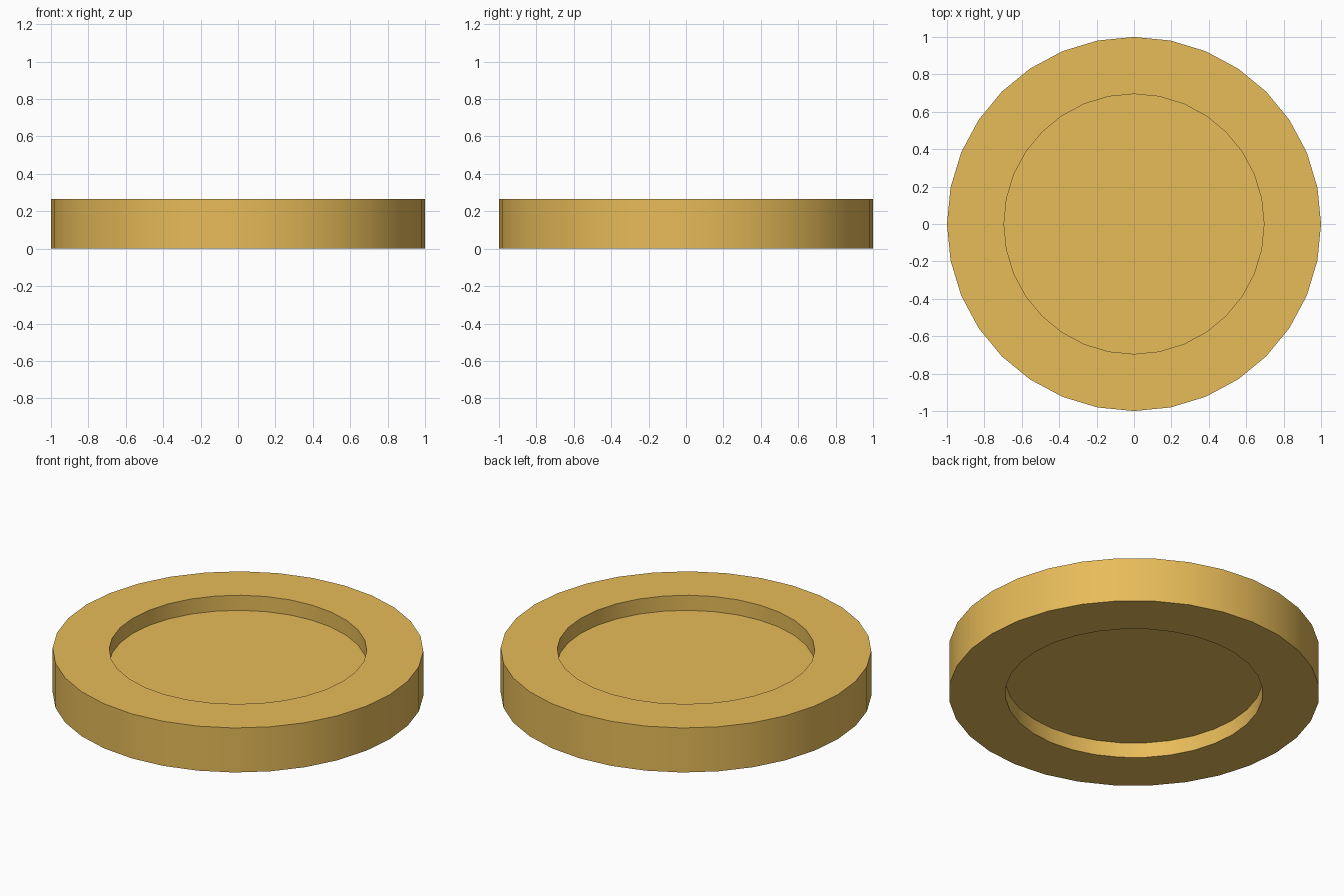
import bpy
import bmesh
import math

if "Cube" in bpy.data.objects:
    bpy.data.objects.remove(bpy.data.objects["Cube"])

SIDES = 32
HEIGHT = 0.265
RECESS = 0.09
OUTER_R, INNER_R = 1.0, 0.695


def ring(bm, radius, z):
    return [bm.verts.new((radius * math.cos(2 * math.pi * i / SIDES),
                          radius * math.sin(2 * math.pi * i / SIDES), z))
            for i in range(SIDES)]


# Disc profile from the lower recess floor, round the rim, to the upper floor
profile = [(INNER_R, RECESS), (INNER_R, 0), (OUTER_R, 0),
           (OUTER_R, HEIGHT), (INNER_R, HEIGHT), (INNER_R, HEIGHT - RECESS)]

bm = bmesh.new()
rings = [ring(bm, r, z) for r, z in profile]
for low, high in zip(rings, rings[1:]):
    for i in range(SIDES):
        j = (i + 1) % SIDES
        bm.faces.new((low[i], low[j], high[j], high[i]))

# Recess floors
bm.faces.new(rings[0][::-1])
bm.faces.new(rings[-1])
bmesh.ops.recalc_face_normals(bm, faces=bm.faces)

mesh = bpy.data.meshes.new("recessed_disc")
bm.to_mesh(mesh)
bm.free()
disc = bpy.data.objects.new("recessed_disc", mesh)
bpy.context.collection.objects.link(disc)

# Golden finish
gold = bpy.data.materials.new("gold")
gold.diffuse_color = (0.80, 0.50, 0.10, 1)
gold.use_nodes = True
gold.node_tree.nodes["Principled BSDF"].inputs["Base Color"].default_value = gold.diffuse_color
mesh.materials.append(gold)

# Smooth round walls with crisp rims
bpy.context.view_layer.objects.active = disc
disc.select_set(True)
bpy.ops.object.shade_smooth_by_angle(angle=math.radians(30))
